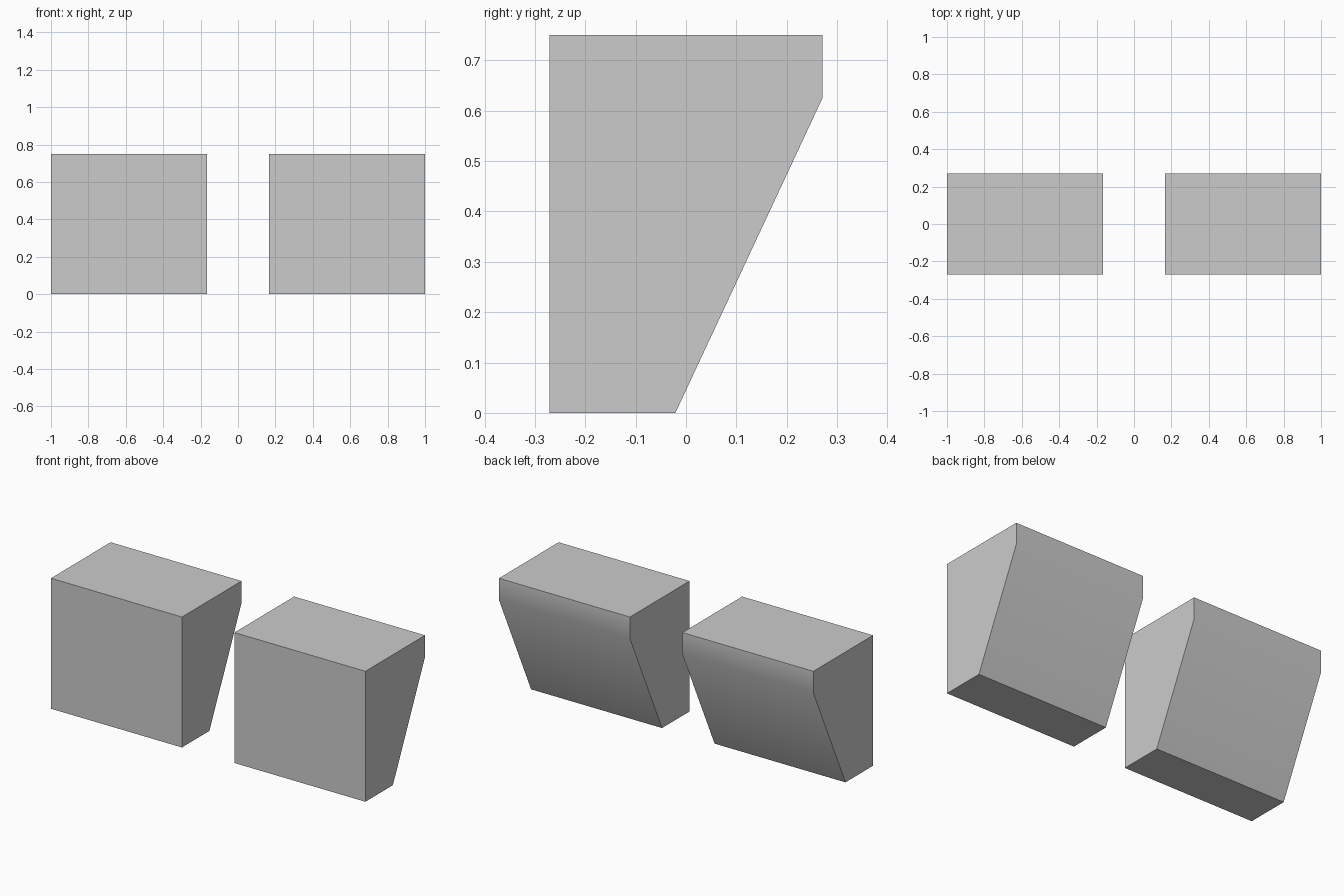
import bpy, bmesh, math

if "Cube" in bpy.data.objects:
    bpy.data.objects.remove(bpy.data.objects["Cube"])

# Side profile (y, z): flat front, short back lip, sloped lower back
PROFILE = [(-0.271, 0), (-0.021, 0), (0.271, 0.625), (0.271, 0.75), (-0.271, 0.75)]
INNER, OUTER = 0.167, 1.0


def wedge_block(name, x0, x1):
    bm = bmesh.new()
    face = bm.faces.new([bm.verts.new((x0, y, z)) for y, z in PROFILE])
    ext = bmesh.ops.extrude_face_region(bm, geom=[face], use_keep_orig=True)
    verts = [g for g in ext["geom"] if isinstance(g, bmesh.types.BMVert)]
    bmesh.ops.translate(bm, verts=verts, vec=(x1 - x0, 0, 0))
    bmesh.ops.recalc_face_normals(bm, faces=bm.faces)
    mesh = bpy.data.meshes.new(name)
    bm.to_mesh(mesh)
    bm.free()
    ob = bpy.data.objects.new(name, mesh)
    bpy.context.collection.objects.link(ob)
    # Soft shading only across the shallow back bend
    bpy.ops.object.select_all(action='DESELECT')
    ob.select_set(True)
    bpy.context.view_layer.objects.active = ob
    bpy.ops.object.shade_smooth_by_angle(angle=math.radians(30))
    return ob


# Matching pair of blocks
wedge_block("left_block", -OUTER, -INNER)
wedge_block("right_block", INNER, OUTER)
